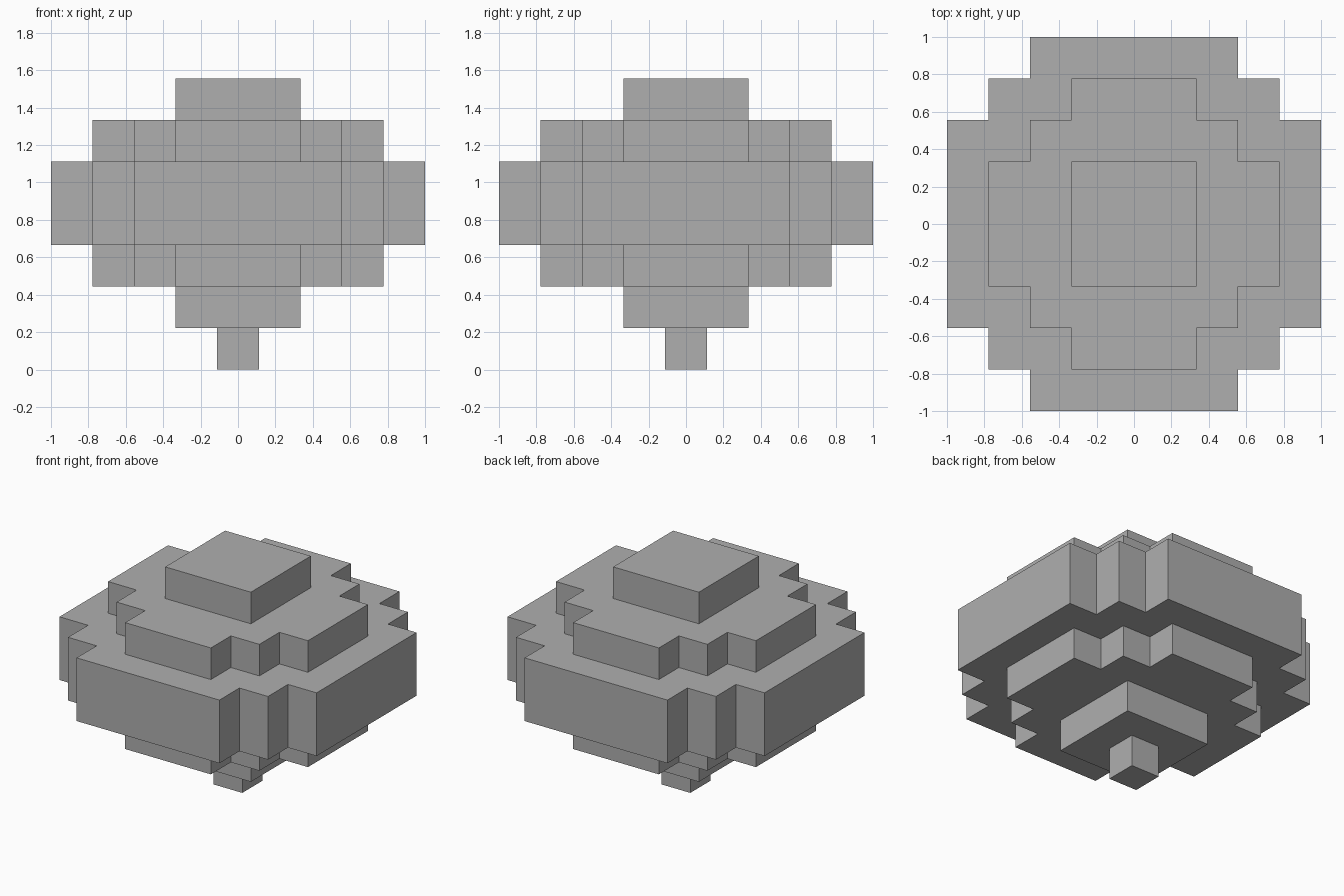
import bpy
import bmesh

cube = bpy.data.objects.get("Cube")
if cube:
    bpy.data.objects.remove(cube, do_unlink=True)

U = 1 / 9  # half a block

grey = bpy.data.materials.new("plain grey")
grey.use_nodes = True
colour = (0.43, 0.43, 0.43, 1)
grey.diffuse_color = colour
grey.node_tree.nodes["Principled BSDF"].inputs["Base Color"].default_value = colour


def outline(corners):
    """Turn one quadrant's corners into a full closed outline."""
    points = []
    for _ in range(4):
        points += corners
        corners = [(-y, x) for x, y in corners]
    return points


def tier(name, corners, bottom, top):
    """Extrude a four-fold symmetric outline between two heights."""
    bm = bmesh.new()
    face = bm.faces.new([bm.verts.new((x * U, y * U, bottom * U))
                         for x, y in outline(corners)])
    new = bmesh.ops.extrude_face_region(bm, geom=[face], use_keep_orig=True)
    verts = [g for g in new["geom"] if isinstance(g, bmesh.types.BMVert)]
    bmesh.ops.translate(bm, verts=verts, vec=(0, 0, (top - bottom) * U))
    bmesh.ops.recalc_face_normals(bm, faces=bm.faces)
    mesh = bpy.data.meshes.new(name)
    bm.to_mesh(mesh)
    bm.free()
    mesh.materials.append(grey)
    bpy.context.collection.objects.link(bpy.data.objects.new(name, mesh))


def square(r):
    return [(r, r)]


def stepped(r):
    """Quadrant of a square whose corners are cut in two block steps."""
    a, b = r - 2, r - 4
    return [(r, b), (a, b), (a, a), (b, a), (b, r)]


# Stacked tiers from the ground up
tier("bottom_peg", square(1), 0, 2)
tier("lower_block", square(3), 2, 4)
tier("lower_tier", stepped(7), 4, 6)
tier("middle_tier", stepped(9), 6, 10)
tier("upper_tier", stepped(7), 10, 12)
tier("top_block", square(3), 12, 14)
